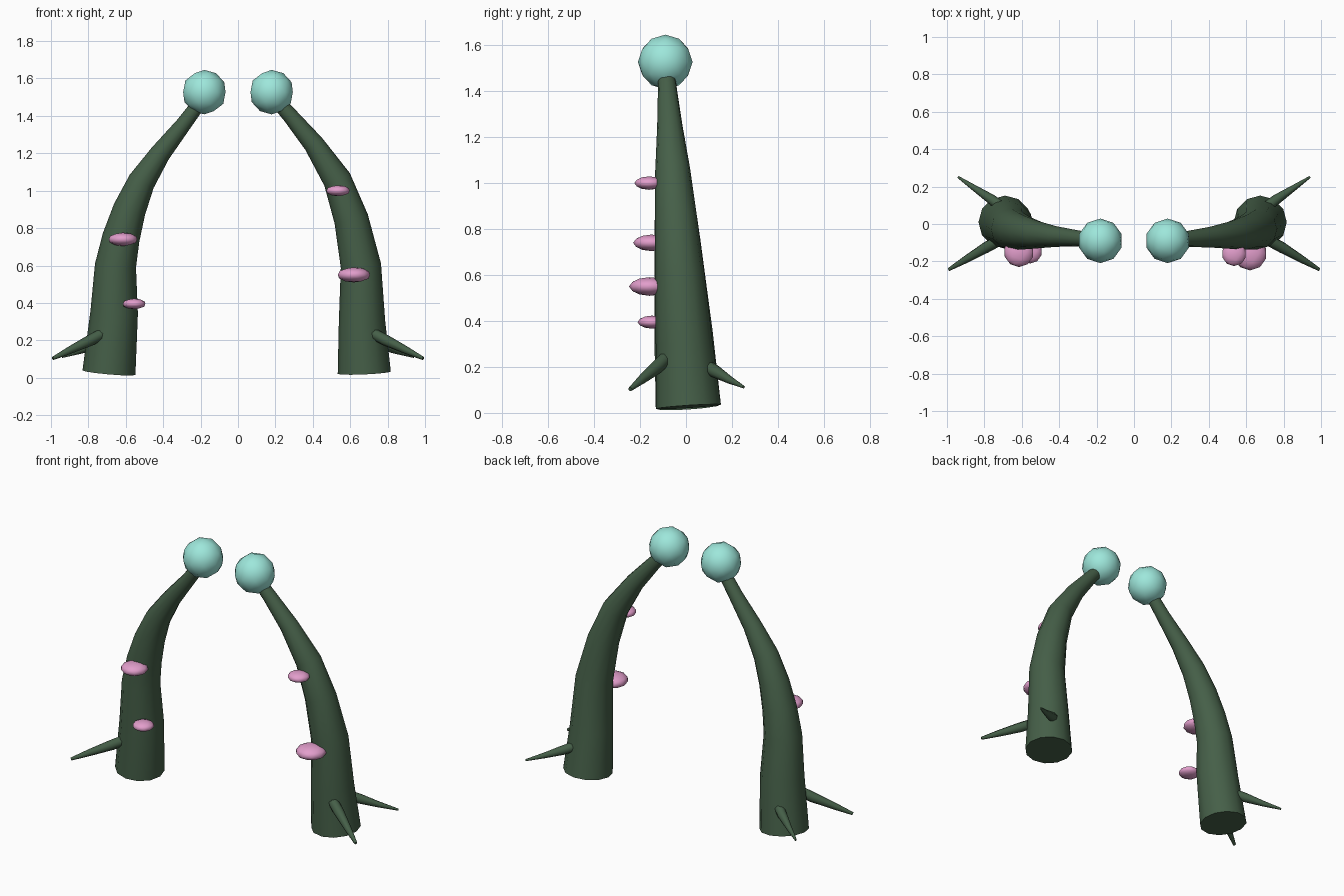
import bpy, bmesh, math
from mathutils import Vector

if "Cube" in bpy.data.objects:
    bpy.data.objects.remove(bpy.data.objects["Cube"])


def material(name, color):
    m = bpy.data.materials.new(name)
    m.diffuse_color = (*color, 1)
    m.use_nodes = True
    m.node_tree.nodes["Principled BSDF"].inputs["Base Color"].default_value = m.diffuse_color
    return m


GREEN = material("bark_green", (0.06, 0.115, 0.065))
TEAL = material("bulb_teal", (0.34, 0.80, 0.71))
PINK = material("shelf_pink", (0.76, 0.34, 0.60))


def finish(name, bm, mat, angle=50):
    bmesh.ops.recalc_face_normals(bm, faces=bm.faces)
    me = bpy.data.meshes.new(name)
    bm.to_mesh(me)
    bm.free()
    ob = bpy.data.objects.new(name, me)
    bpy.context.collection.objects.link(ob)
    me.materials.append(mat)
    bpy.ops.object.select_all(action='DESELECT')
    ob.select_set(True)
    bpy.context.view_layer.objects.active = ob
    bpy.ops.object.shade_smooth_by_angle(angle=math.radians(angle))
    return ob


def tube(name, path, sides, mat):
    """Tapered capped tube through (x, y, z, radius) points."""
    bm = bmesh.new()
    pts = [Vector(p[:3]) for p in path]
    rings = []
    for i, p in enumerate(pts):
        t = (pts[min(i + 1, len(pts) - 1)] - pts[max(i - 1, 0)]).normalized()
        u = Vector((0, 1, 0)).cross(t).normalized()
        v = t.cross(u)
        ring = []
        for k in range(sides):
            a = 2 * math.pi * k / sides
            ring.append(bm.verts.new(p + path[i][3] * (math.cos(a) * u + math.sin(a) * v)))
        rings.append(ring)
    for a, b in zip(rings, rings[1:]):
        for k in range(sides):
            n = (k + 1) % sides
            bm.faces.new((a[k], a[n], b[n], b[k]))
    bm.faces.new(rings[0])
    bm.faces.new(rings[-1])
    return finish(name, bm, mat)


def ball(name, center, scale, mat):
    bm = bmesh.new()
    bmesh.ops.create_icosphere(bm, subdivisions=2, radius=1)
    bmesh.ops.scale(bm, vec=scale, verts=bm.verts)
    bmesh.ops.translate(bm, vec=center, verts=bm.verts)
    return finish(name, bm, mat, 60)


# Two leaning trunks: (x, z, radius)
trunks = {
    "left": [(-.69, .027, .142), (-.662, .35, .127), (-.655, .6, .11), (-.625, .75, .1),
             (-.58, .9, .088), (-.515, 1.05, .073), (-.415, 1.2, .055), (-.295, 1.35, .042),
             (-.19, 1.49, .036)],
    "right": [(.675, .027, .142), (.663, .3, .124), (.657, .6, .108), (.605, .85, .092),
              (.53, 1.06, .076), (.405, 1.25, .055), (.28, 1.4, .042), (.19, 1.5, .036)],
}
for side, prof in trunks.items():
    tube(side + "_trunk", [(x, .012 - .066 * z, z, r) for x, z, r in prof], 12, GREEN)

# Bulbs at the tips and spreading roots at the base
for side, s in (("left", -1), ("right", 1)):
    ball(side + "_tip_bulb", (.18 * s, -.09, 1.527), (.119,) * 3, TEAL)
    tube(side + "_front_root", [(.715 * s, -.085, .24, .03), (.79 * s, -.125, .2, .03),
                                (.9 * s, -.19, .147, .02), (.99 * s, -.243, .103, .009)], 8, GREEN)
    tube(side + "_back_root", [(.7 * s, .085, .205, .03), (.76 * s, .13, .178, .028),
                               (.85 * s, .19, .143, .017), (.94 * s, .251, .112, .006)], 8, GREEN)

# Shelf fungi on the front
shelves = [(-.615, -.15, .74, .08), (-.555, -.148, .395, .063),
           (.535, -.16, 1.0, .065), (.62, -.158, .55, .09)]
for i, (x, y, z, r) in enumerate(shelves):
    ball(f"shelf_fungus_{i + 1}", (x, y, z), (r, r, r * .45), PINK)
